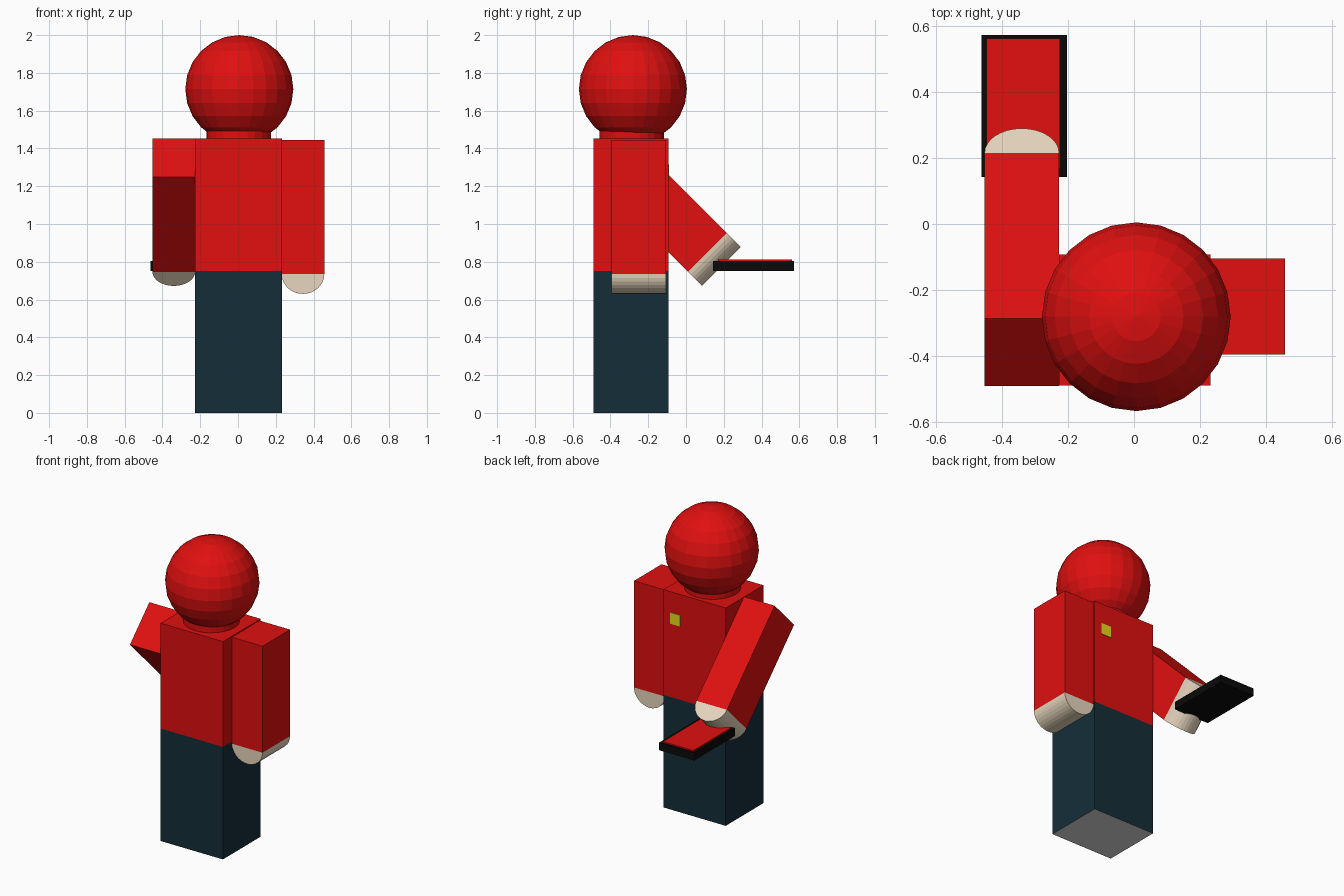
import bpy, bmesh, math
from mathutils import Matrix

if "Cube" in bpy.data.objects:
    bpy.data.objects.remove(bpy.data.objects["Cube"])


def material(name, rgb):
    m = bpy.data.materials.new(name)
    m.diffuse_color = (*rgb, 1)
    m.use_nodes = True
    m.node_tree.nodes["Principled BSDF"].inputs["Base Color"].default_value = m.diffuse_color
    return m


RED = material("red", (0.75, 0.005, 0.005))
NAVY = material("dark navy", (0.007, 0.027, 0.040))
SKIN = material("pale skin", (0.84, 0.71, 0.54))
BLACK = material("black", (0.003, 0.003, 0.003))
YELLOW = material("yellow", (0.85, 0.74, 0.01))
GREY = material("light grey", (0.7, 0.7, 0.7))


def finish(name, bm, mats, matrix=Matrix()):
    bmesh.ops.recalc_face_normals(bm, faces=bm.faces)
    me = bpy.data.meshes.new(name)
    bm.to_mesh(me)
    bm.free()
    for m in mats:
        me.materials.append(m)
    ob = bpy.data.objects.new(name, me)
    ob.matrix_world = matrix
    bpy.context.collection.objects.link(ob)
    return ob


def box(name, x, y, z, *mats, matrix=Matrix()):
    bm = bmesh.new()
    bmesh.ops.create_cube(bm, size=1)
    for v in bm.verts:
        for i, (a, b) in enumerate((x, y, z)):
            v.co[i] = a + (b - a) * (v.co[i] + 0.5)
    return finish(name, bm, mats, matrix)


def arm(side, centre, tilt):
    """Box sleeve with a half-round hand below it, tilted about x."""
    w, d, h = 0.113, 0.145, 0.355
    matrix = Matrix.Translation(centre) @ Matrix.Rotation(tilt, 4, 'X')
    box(side + "_arm", (-w, w), (-d, d), (-h, h), RED, matrix=matrix)
    bm = bmesh.new()
    n = 16
    arc = [(w * math.cos(math.pi * i / n), -h - 0.105 * math.sin(math.pi * i / n))
           for i in range(n + 1)]
    face = bm.faces.new([bm.verts.new((x, -d, z)) for x, z in arc])
    ext = bmesh.ops.extrude_face_region(bm, geom=[face])["geom"]
    bmesh.ops.translate(bm, vec=(0, 2 * d, 0),
                        verts=[g for g in ext if isinstance(g, bmesh.types.BMVert)])
    finish(side + "_hand", bm, [SKIN], matrix)


# Torso and legs, with a grey sole on the legs
box("torso", (-0.228, 0.232), (-0.49, -0.093), (0.75, 1.452), RED)
legs = box("legs", (-0.228, 0.232), (-0.49, -0.093), (0, 0.75), NAVY, GREY)
for p in legs.data.polygons:
    p.material_index = int(p.normal.z < -0.5)

# Chest badge
box("chest_badge", (0.105, 0.18), (-0.094, -0.089), (1.24, 1.315), YELLOW)

# Neck
bm = bmesh.new()
bmesh.ops.create_cone(bm, cap_ends=True, segments=24, radius1=0.171, radius2=0.171, depth=0.08)
finish("neck", bm, [RED], Matrix.Translation((0.005, -0.288, 1.46)))

# Faceted round head
bm = bmesh.new()
bmesh.ops.create_uvsphere(bm, u_segments=24, v_segments=12, radius=0.286)
finish("head", bm, [RED], Matrix.Translation((0.007, -0.281, 1.714)))

# Hanging arm and raised arm
arm("right", (0.344, -0.25, 1.09), 0)
arm("left", (-0.34, -0.138, 1.1), math.radians(45))

# Tablet with red screen
box("tablet", (-0.462, -0.203), (0.142, 0.573), (0.752, 0.803), BLACK)
box("tablet_screen", (-0.447, -0.224), (0.17, 0.562), (0.802, 0.811), RED)
